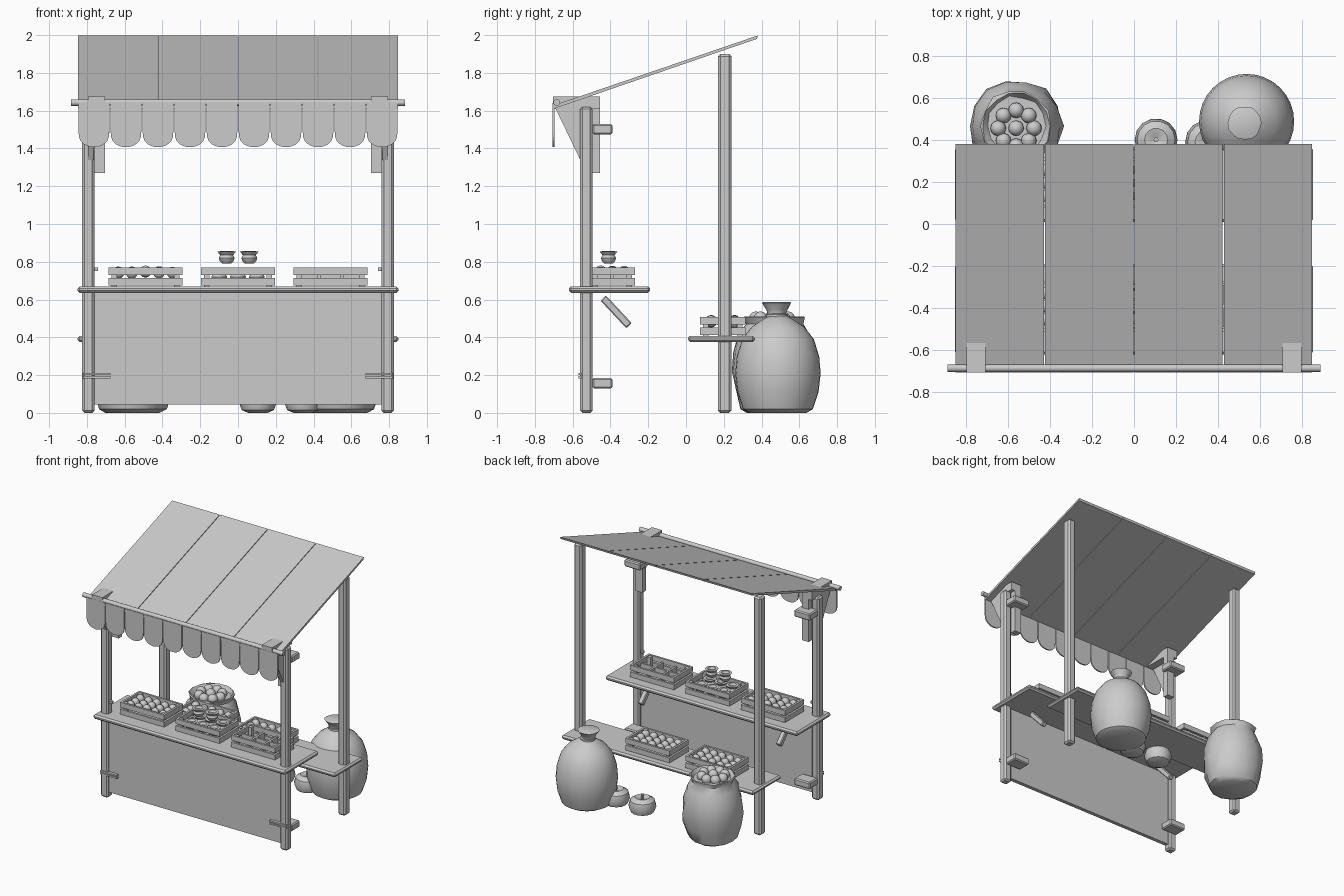
import bpy, bmesh, math, random
from mathutils import Vector, Matrix

random.seed(4)
if "Cube" in bpy.data.objects:
    bpy.data.objects.remove(bpy.data.objects["Cube"])

grey = bpy.data.materials.new("plain_grey")
grey.use_nodes = True
grey.diffuse_color = (0.6, 0.6, 0.6, 1)
grey.node_tree.nodes["Principled BSDF"].inputs["Base Color"].default_value = (0.6, 0.6, 0.6, 1)


def finish(name, bm, smooth=False, bevel=0):
    bmesh.ops.recalc_face_normals(bm, faces=bm.faces)
    mesh = bpy.data.meshes.new(name)
    bm.to_mesh(mesh)
    bm.free()
    mesh.materials.append(grey)
    if smooth:
        for p in mesh.polygons:
            p.use_smooth = True
        mesh.set_sharp_from_angle(angle=math.radians(40))
    obj = bpy.data.objects.new(name, mesh)
    bpy.context.scene.collection.objects.link(obj)
    if bevel:
        mod = obj.modifiers.new("soft_edges", "BEVEL")
        mod.width = bevel
        mod.segments = 1
    return obj


def add_box(bm, x0, x1, y0, y1, z0, z1, turn=None):
    mid = Vector(((x0 + x1) / 2, (y0 + y1) / 2, (z0 + z1) / 2))
    size = Matrix.Diagonal((abs(x1 - x0), y1 - y0, z1 - z0, 1))
    bmesh.ops.create_cube(bm, size=1, matrix=Matrix.Translation(mid) @ (turn or Matrix()) @ size)


def box(name, *dims, bevel=0, turn=None):
    bm = bmesh.new()
    add_box(bm, *dims, turn=turn)
    return finish(name, bm, bevel=bevel)


def prism(name, points, axis, start, depth):
    """Extrude a flat outline along x or y."""
    bm = bmesh.new()
    place = (lambda a, b: (start, a, b)) if axis == "x" else (lambda a, b: (a, start, b))
    face = bm.faces.new([bm.verts.new(place(a, b)) for a, b in points])
    ext = bmesh.ops.extrude_face_region(bm, geom=[face])
    move = Vector((depth, 0, 0)) if axis == "x" else Vector((0, depth, 0))
    bmesh.ops.translate(bm, vec=move, verts=[v for v in ext["geom"] if isinstance(v, bmesh.types.BMVert)])
    return finish(name, bm)


def add_lathe(bm, profile, centre, sides, wobble=0):
    """Revolve (radius, height) points around a vertical axis."""
    rings = []
    for r, z in profile:
        ring = []
        for i in range(sides):
            a = math.tau * i / sides
            k = r * (1 + random.uniform(-wobble, wobble))
            ring.append(bm.verts.new(Vector(centre) + Vector((k * math.cos(a), k * math.sin(a), z))))
        rings.append(ring)
    for low, high in zip(rings, rings[1:]):
        for i in range(sides):
            j = (i + 1) % sides
            bm.faces.new((low[i], low[j], high[j], high[i]))
    bm.faces.new(rings[0])
    bm.faces.new(rings[-1])


def lathe(name, profile, centre, sides=24, wobble=0):
    bm = bmesh.new()
    add_lathe(bm, profile, centre, sides, wobble)
    return finish(name, bm, smooth=True)


def balls(name, centres, radius):
    bm = bmesh.new()
    for c in centres:
        bmesh.ops.create_uvsphere(bm, u_segments=12, v_segments=8, radius=radius, matrix=Matrix.Translation(c))
    return finish(name, bm, smooth=True)


def crate(name, x, y, z, w=0.39, d=0.24):
    """Slatted box: floor, corner posts and two rows of slats."""
    bm = bmesh.new()
    hx, hy, t = w / 2, d / 2, 0.016
    add_box(bm, x - hx + t, x + hx - t, y - hy + t, y + hy - t, z + 0.005, z + 0.02)
    for low in (0.005, 0.06):
        for s in (-1, 1):
            cy, cx = y + s * (hy - t / 2), x + s * (hx - t / 2)
            add_box(bm, x - hx, x + hx, cy - t / 2, cy + t / 2, z + low, z + low + 0.04)
            add_box(bm, cx - t / 2, cx + t / 2, y - hy + t, y + hy - t, z + low, z + low + 0.04)
    for sx in (-1, 1):
        for sy in (-1, 1):
            cx, cy = x + sx * (hx - 0.03), y + sy * (hy - 0.03)
            add_box(bm, cx - 0.014, cx + 0.014, cy - 0.014, cy + 0.014, z, z + 0.095)
    finish(name, bm)


def crate_fruit(name, x, y, z):
    balls(name, [(x + 0.072 * (i - 2), y + 0.062 * (j - 1), z + random.uniform(0.07, 0.08))
                 for i in range(5) for j in range(3)], 0.031)


# Posts, brackets and fittings on both sides
for side, tag in ((-1, "right"), (1, "left")):
    def sided(name, xa, xb, *dims, **kw):
        lo, hi = sorted((side * xa, side * xb))
        return box(tag + "_" + name, lo, hi, *dims, **kw)

    sided("front_post", 0.76, 0.825, -0.56, -0.495, 0, 1.62, bevel=0.012)
    sided("back_post", 0.76, 0.825, 0.17, 0.24, 0, 1.9, bevel=0.012)
    sided("bracket_cap", 0.705, 0.795, -0.705, -0.455, 1.61, 1.675)
    sided("bracket_plank", 0.705, 0.765, -0.5, -0.455, 1.27, 1.64)
    prism(tag + "_gusset", [(-0.69, 1.61), (-0.56, 1.61), (-0.56, 1.34)], "x", side * 0.765, side * 0.03)
    sided("upper_peg", 0.68, 0.82, -0.495, -0.39, 1.475, 1.53, bevel=0.008)
    sided("lower_peg", 0.68, 0.82, -0.495, -0.39, 0.13, 0.185, bevel=0.008)
    for z in (0.182, 0.2):
        sided("panel_strap", 0.675, 0.82, -0.568, -0.535, z, z + 0.012)
    sided("counter_strut", 0.59, 0.63, -0.39, -0.35, 0.435, 0.635, bevel=0.006,
          turn=Matrix.Rotation(math.radians(43), 4, "X"))
    sided("post_nail", 0.74, 0.765, -0.535, -0.515, 0.75, 0.77)

# Counter
box("counter_front_panel", -0.775, 0.785, -0.545, -0.515, 0.045, 0.645)
box("counter_top", -0.85, 0.85, -0.62, -0.19, 0.635, 0.67, bevel=0.012)
box("back_shelf", -0.85, 0.85, 0.01, 0.365, 0.375, 0.408, bevel=0.012)

# Sloping roof boards
slope = [(-0.7, 1.61), (0.375, 1.98), (0.38, 1.998), (-0.705, 1.627)]
for i in range(4):
    prism("roof_board", slope, "x", -0.847 + i * 0.4245, 0.4195)

# Front rail and scalloped valance
bm = bmesh.new()
bmesh.ops.create_cone(bm, cap_ends=True, segments=10, radius1=0.018, radius2=0.018, depth=1.77,
                      matrix=Matrix.Translation((0, -0.685, 1.643)) @ Matrix.Rotation(math.pi / 2, 4, "Y"))
finish("front_rail", bm, smooth=True)
step = 0.1695
for i in range(10):
    x = -0.8475 + (i + 0.5) * step
    half = step / 2 - 0.003
    curve = [(x + half * math.cos(a), 1.495 - 0.088 * abs(math.sin(a)) ** 0.7)
             for a in [math.pi * k / 12 for k in range(13)]]
    prism("valance_scallop", [(x - half, 1.64), (x + half, 1.64)] + curve, "y", -0.706, 0.01)

# Crates and their goods
for label, x, y, z in (("fruit", -0.49, -0.39, 0.67), ("pot", 0, -0.39, 0.67), ("divided", 0.49, -0.39, 0.67),
                       ("shelf", 0.12, 0.195, 0.408), ("shelf", -0.41, 0.195, 0.408)):
    crate(label + "_crate", x, y, z)
    if label in ("fruit", "shelf"):
        crate_fruit(label + "_crate_fruit", x, y, z)
for x in (0.43, 0.55):
    box("crate_divider", x - 0.008, x + 0.008, -0.49, -0.29, 0.69, 0.745)
box("crate_divider", 0.31, 0.67, -0.4, -0.385, 0.69, 0.745)

pot = [(0.022, 0), (0.036, 0.012), (0.042, 0.03), (0.034, 0.045), (0.05, 0.065), (0.03, 0.066), (0.02, 0.05)]
spots = [(sx * 0.1, -0.39 + sy * 0.055, 0.69) for sx in (-1, 0, 1) for sy in (-1, 1)]
spots += [(-0.06, -0.41, 0.79), (0.06, -0.41, 0.79)]
for spot in spots:
    lathe("small_pot", pot, spot, sides=10)

# Tied sack
lathe("tied_sack", [(0.15, 0), (0.185, 0.02), (0.215, 0.11), (0.226, 0.21), (0.218, 0.3), (0.19, 0.39),
                    (0.14, 0.455), (0.08, 0.495), (0.045, 0.515)], (0.535, 0.487, 0), sides=32)
lathe("sack_neck", [(0.052, 0.49), (0.045, 0.515), (0.055, 0.545), (0.08, 0.582), (0.07, 0.587)],
      (0.525, 0.48, 0), sides=16, wobble=0.04)
lathe("sack_tie", [(0.045, 0.505), (0.056, 0.508), (0.056, 0.522), (0.045, 0.525)], (0.53, 0.483, 0), sides=16)

# Open sack filled with round fruit
lathe("open_sack", [(0.14, 0), (0.175, 0.02), (0.21, 0.12), (0.22, 0.22), (0.212, 0.32), (0.185, 0.42),
                    (0.155, 0.47), (0.17, 0.505), (0.16, 0.51), (0.14, 0.48)],
      (-0.56, 0.465, 0), sides=14, wobble=0.05)
ring = [(-0.56 + 0.085 * math.cos(a), 0.455 + 0.085 * math.sin(a), 0.5)
        for a in [math.tau * k / 8 for k in range(8)]]
balls("sack_fruit", ring + [(-0.56, 0.455, 0.505)], 0.037)

# Round gourds on the ground
for x, y in ((0.105, 0.4), (0.345, 0.39)):
    lathe("gourd", [(0.05, 0), (0.085, 0.015), (0.102, 0.06), (0.09, 0.105), (0.055, 0.128),
                    (0.025, 0.122), (0.008, 0.11)], (x, y, 0), sides=14)
    lathe("gourd_stem", [(0.008, 0.105), (0.012, 0.145)], (x, y, 0), sides=6)
